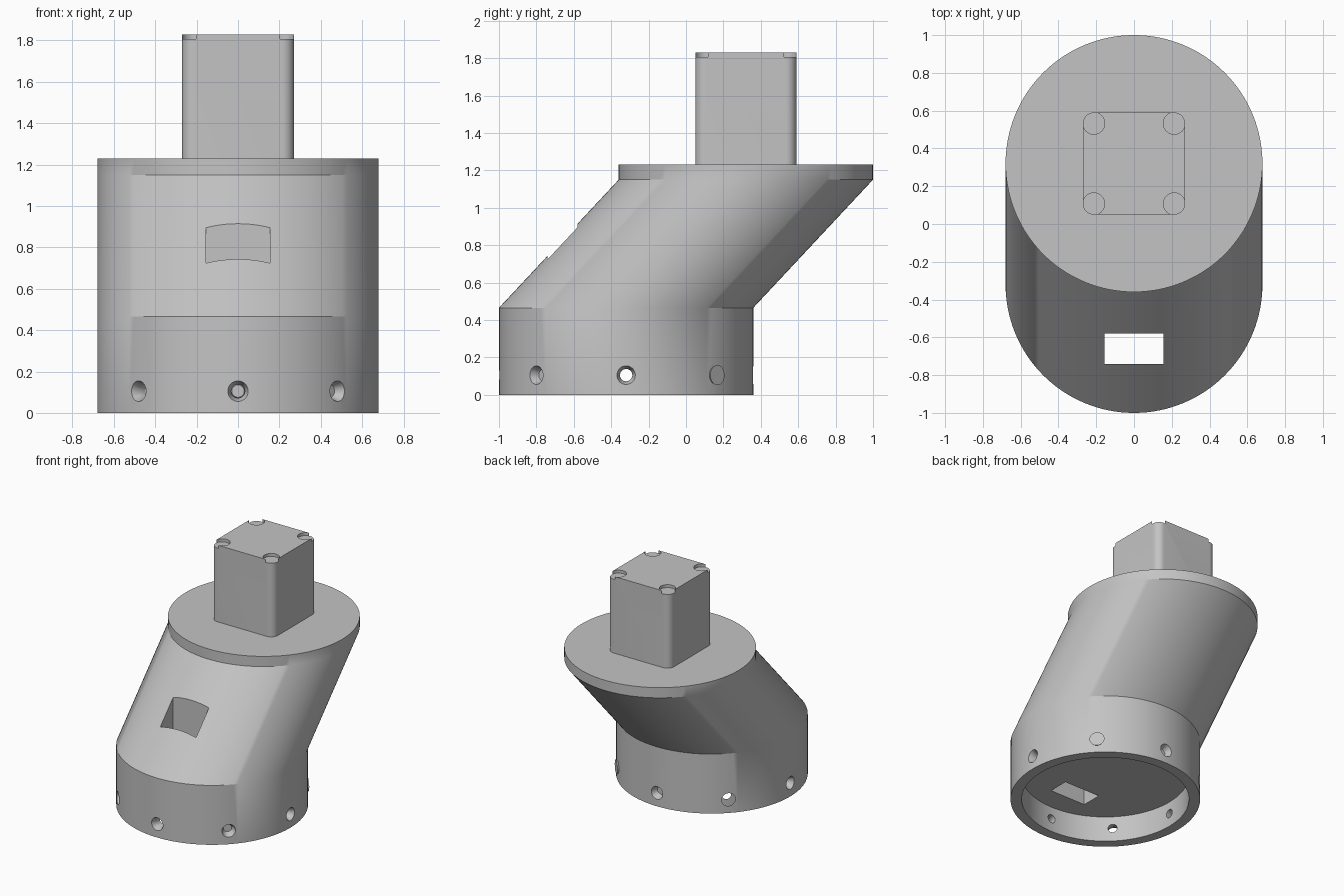
import bpy, bmesh, math
from mathutils import Matrix, Vector

if "Cube" in bpy.data.objects:
    bpy.data.objects.remove(bpy.data.objects["Cube"])

R, BASE_Y, TOP_Y = 0.68, -0.32, 0.32
SEG = 128

grey = bpy.data.materials.new("plain_grey")
grey.use_nodes = True
grey.diffuse_color = (0.55, 0.55, 0.55, 1)
grey.node_tree.nodes["Principled BSDF"].inputs["Base Color"].default_value = (0.55, 0.55, 0.55, 1)


def finish(name, bm):
    bmesh.ops.recalc_face_normals(bm, faces=bm.faces)
    mesh = bpy.data.meshes.new(name)
    bm.to_mesh(mesh)
    bm.free()
    mesh.materials.append(grey)
    obj = bpy.data.objects.new(name, mesh)
    bpy.context.collection.objects.link(obj)
    return obj


def loft(name, sections):
    """Skin circles given as (y, z, radius), closing both ends."""
    bm = bmesh.new()
    rings = []
    for y, z, r in sections:
        rings.append([bm.verts.new((r * math.cos(2 * math.pi * i / SEG),
                                    y + r * math.sin(2 * math.pi * i / SEG), z))
                      for i in range(SEG)])
    for low, high in zip(rings, rings[1:]):
        for i in range(SEG):
            j = (i + 1) % SEG
            bm.faces.new((low[i], low[j], high[j], high[i]))
    bm.faces.new(rings[0])
    bm.faces.new(rings[-1])
    return finish(name, bm)


def box(name, size, centre, corner=0):
    bm = bmesh.new()
    bmesh.ops.create_cube(bm, size=1, matrix=Matrix.Translation(centre) @ Matrix.Diagonal((*size, 1)))
    if corner:
        upright = [e for e in bm.edges if abs(e.verts[0].co.z - e.verts[1].co.z) > 0.1]
        bmesh.ops.bevel(bm, geom=upright, offset=corner, segments=8, profile=0.5, affect='EDGES')
    return finish(name, bm)


def cone(name, r1, r2, depth, matrix, segments=32):
    bm = bmesh.new()
    bmesh.ops.create_cone(bm, cap_ends=True, segments=segments, radius1=r1, radius2=r2,
                          depth=depth, matrix=matrix)
    return finish(name, bm)


def cut(target, cutters):
    bpy.context.view_layer.objects.active = target
    for cutter in cutters:
        cutter.hide_render = True
        mod = target.modifiers.new("cut", 'BOOLEAN')
        mod.operation, mod.solver, mod.object = 'DIFFERENCE', 'EXACT', cutter
        bpy.ops.object.modifier_apply(modifier=mod.name)
        bpy.data.objects.remove(cutter)


# Body: upright socket, slanted neck, thin upper flange
body = loft("offset_body", [(BASE_Y, 0, R), (BASE_Y, 0.465, R), (TOP_Y, 1.15, R), (TOP_Y, 1.23, R)])

# Shallow bore under the socket, and the vertical window into it
cutters = [loft("bore_cutter", [(BASE_Y, -0.1, 0.6), (BASE_Y, 0.2, 0.6)]),
           box("window_cutter", (0.31, 0.16, 1.2), (0, -0.66, 0.7))]

# Eight countersunk screw holes around the socket
for i in range(8):
    a = i * math.pi / 4
    out = Vector((math.cos(a), math.sin(a), 0))
    turn = out.to_track_quat('Z', 'Y').to_matrix().to_4x4()
    hub = Vector((0, BASE_Y, 0.105))
    cutters.append(cone("hole_cutter", 0.033, 0.033, 0.25, Matrix.Translation(hub + out * 0.64) @ turn))
    cutters.append(cone("sink_cutter", 0.03, 0.054, 0.06, Matrix.Translation(hub + out * 0.66) @ turn))
cut(body, cutters)

# Square post with rounded corners and a round notch at each top corner
post = box("square_post", (0.54, 0.54, 0.61), (0, TOP_Y, 1.525), 0.056)
cut(post, [cone("notch_cutter", 0.058, 0.058, 0.1,
                Matrix.Translation((sx * 0.213, TOP_Y + sy * 0.213, 1.857)))
           for sx in (-1, 1) for sy in (-1, 1)])

# Smooth shading with sharp rims
bpy.ops.object.select_all(action='DESELECT')
for obj in (body, post):
    obj.select_set(True)
bpy.context.view_layer.objects.active = body
bpy.ops.object.shade_smooth_by_angle(angle=math.radians(30))
